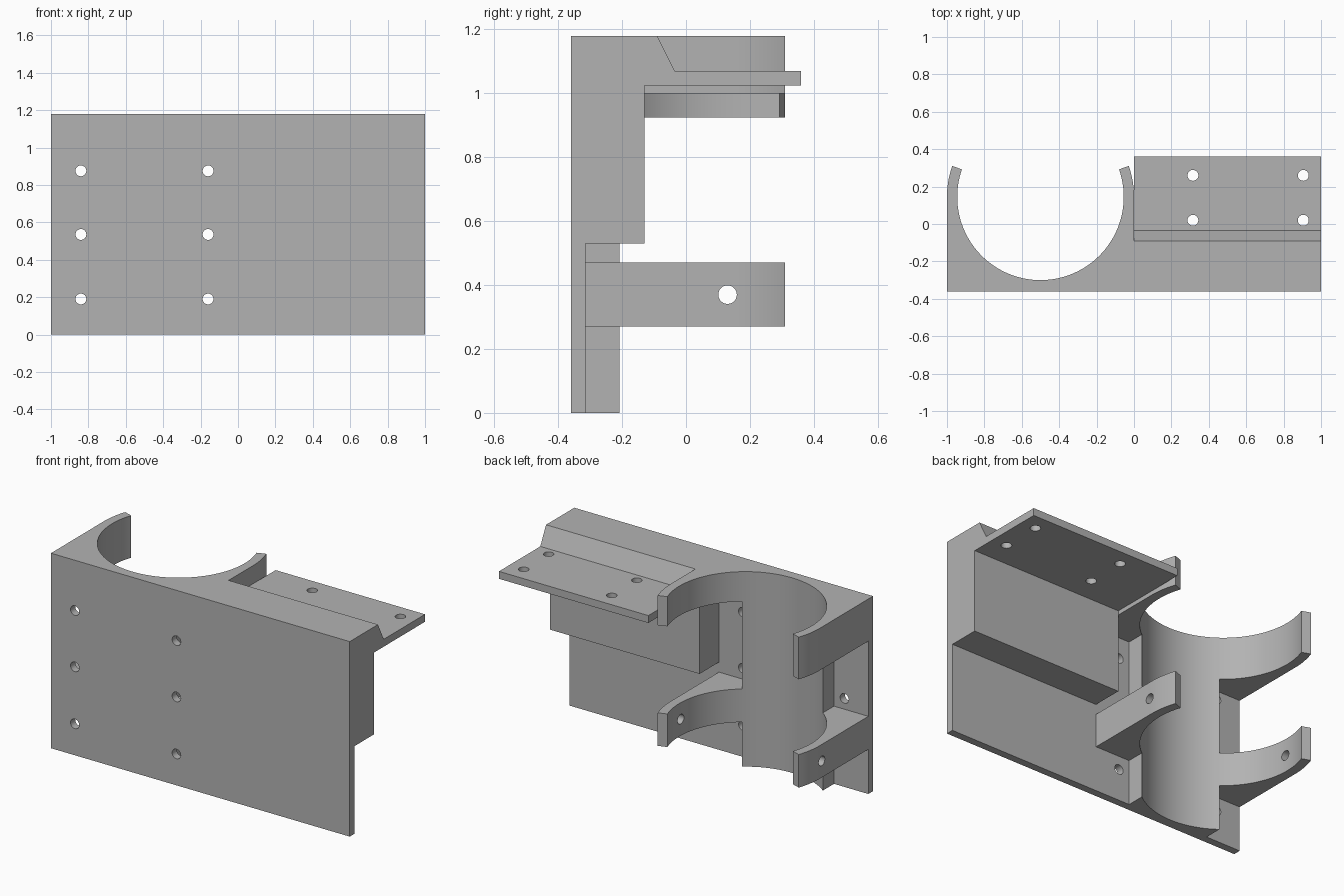
import bpy, bmesh, math
from mathutils import Matrix, Vector

cube = bpy.data.objects.get("Cube")
if cube:
    bpy.data.objects.remove(cube, do_unlink=True)

HEIGHT = 1.18
FRONT, BACK = -0.36, -0.315        # plate faces
CX, CY = -0.5, 0.145               # tube axis
R_IN, R_OUT = 0.445, 0.5
TIP = math.radians(19.3)           # opening angle of the arms
RIB = 0.27                         # half width of the rib
RIB_ANGLE = -math.acos(RIB / R_IN)

gray = bpy.data.materials.new("plain_gray")
gray.use_nodes = True
gray.diffuse_color = (0.45, 0.45, 0.45, 1)
gray.node_tree.nodes["Principled BSDF"].inputs["Base Color"].default_value = gray.diffuse_color


def link(name, bm):
    bmesh.ops.recalc_face_normals(bm, faces=bm.faces)
    mesh = bpy.data.meshes.new(name)
    bm.to_mesh(mesh)
    bm.free()
    mesh.materials.append(gray)
    obj = bpy.data.objects.new(name, mesh)
    bpy.context.collection.objects.link(obj)
    return obj


def prism(name, points, low, high, axis="z"):
    """Extrude a flat outline along z (points are x, y) or x (points are y, z)."""
    place = (lambda p, h: (p[0], p[1], h)) if axis == "z" else (lambda p, h: (h, p[0], p[1]))
    bm = bmesh.new()
    face = bm.faces.new([bm.verts.new(place(p, low)) for p in points])
    top = bmesh.ops.extrude_face_region(bm, geom=[face])["geom"]
    shift = Vector(place((0, 0), high - low))
    bmesh.ops.translate(bm, vec=shift, verts=[v for v in top if isinstance(v, bmesh.types.BMVert)])
    return link(name, bm)


def arc(radius, start, end, steps=28):
    angles = [start + (end - start) * i / steps for i in range(steps + 1)]
    return [(CX + radius * math.cos(a), CY + radius * math.sin(a)) for a in angles]


def drill(obj, centers, axis, length, radius=0.029):
    """Cut round holes through a part, then remove the cutter."""
    turn = {"x": Matrix.Rotation(math.pi / 2, 4, "Y"),
            "y": Matrix.Rotation(math.pi / 2, 4, "X"), "z": Matrix()}[axis]
    bm = bmesh.new()
    for c in centers:
        bmesh.ops.create_cone(bm, cap_ends=True, segments=32, radius1=radius, radius2=radius,
                              depth=length, matrix=Matrix.Translation(c) @ turn)
    cutter = link("hole_cutter", bm)
    cutter.hide_render = True
    mod = obj.modifiers.new("holes", "BOOLEAN")
    mod.operation, mod.solver, mod.object = "DIFFERENCE", "EXACT", cutter
    graph = bpy.context.evaluated_depsgraph_get()
    mesh = bpy.data.meshes.new_from_object(obj.evaluated_get(graph))
    obj.modifiers.clear()
    obj.data = mesh
    bpy.data.objects.remove(cutter, do_unlink=True)


# Back plate with six screw holes
plate = prism("back_plate", [(-1, FRONT), (1, FRONT), (1, BACK), (-1, BACK)], 0, HEIGHT)
drill(plate, [(x, FRONT, z) for x in (-0.84, -0.16) for z in (0.19, 0.535, 0.875)], "y", 0.3)

# Block with sloped step and drilled shelf
shelf = prism("shelf_block", [(BACK, 0.53), (-0.13, 0.53), (-0.13, 1.025), (0.36, 1.025),
                              (0.36, 1.07), (-0.035, 1.07), (-0.09, HEIGHT), (BACK, HEIGHT)],
              0, 1, axis="x")
drill(shelf, [(x, y, 1.05) for x in (0.315, 0.905) for y in (0.02, 0.26)], "z", 0.12)

# Full height rib hollowed by the tube
rib = prism("cradle_rib", [(CX + RIB, BACK), (CX - RIB, BACK)]
            + arc(R_IN, -math.pi - RIB_ANGLE, RIB_ANGLE), 0, HEIGHT)

# Clamp arms on both sides of the rib
outline = ([(CX + RIB, BACK), (CX + R_OUT, BACK)] + arc(R_OUT, 0, TIP, 10)
           + arc(R_IN, TIP, RIB_ANGLE))
mirrored = [(2 * CX - x, y) for x, y in outline]
parts = [plate, shelf, rib]
for side, shape, sign, upper_low in (("left", outline, 1, 1.0), ("right", mirrored, -1, 0.925)):
    parts.append(prism(f"upper_arm_{side}", shape, upper_low, HEIGHT))
    lower = prism(f"lower_arm_{side}", shape, 0.27, 0.47)
    drill(lower, [(CX + sign * 0.47, 0.13, 0.37)], "x", 0.2)
    parts.append(lower)

# Smooth curved walls, crisp edges
for part in parts:
    part.data.shade_smooth()
    part.data.set_sharp_from_angle(angle=math.radians(30))
